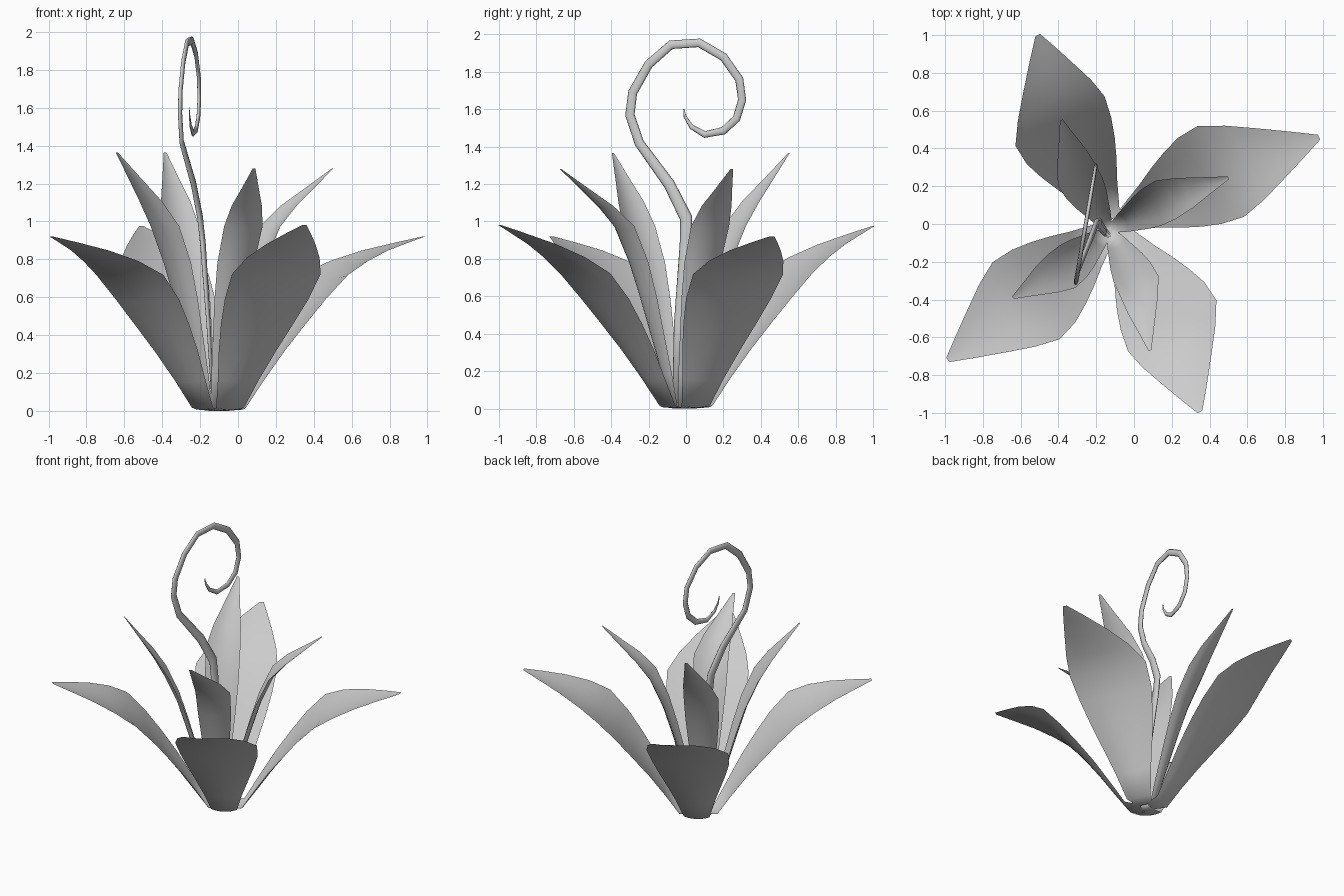
import bpy, bmesh, math
from mathutils import Vector

cube = bpy.data.objects.get("Cube")
if cube:
    bpy.data.objects.remove(cube, do_unlink=True)

grey = bpy.data.materials.new("plain_grey")
grey.use_nodes = True
COLOUR = (0.6, 0.6, 0.6, 1)
grey.diffuse_color = COLOUR
grey.node_tree.nodes["Principled BSDF"].inputs["Base Color"].default_value = COLOUR

# Leaf rows: radius, height, half width, cup depth
OUTER = [(.03, 0, .045, 0), (.125, .005, .085, .015), (.225, .15, .125, .025),
         (.325, .30, .175, .03), (.425, .44, .22, .03), (.525, .57, .255, .03),
         (.64, .70, .27, .03), (.75, .785, .222, .025), (.87, .86, .152, .015),
         (1.0, .925, .075, .005), (1.1, .97, .014, 0)]
INNER = [(.01, 0, .02, 0), (.045, .005, .035, .01), (.10, .18, .055, .02),
         (.16, .38, .075, .025), (.22, .58, .095, .03), (.28, .77, .11, .03),
         (.365, .96, .115, .03), (.45, 1.07, .09, .02), (.55, 1.17, .05, .01),
         (.66, 1.28, .008, 0)]
COLUMNS = 6


def build(name, bm):
    """Turn a bmesh into a smooth grey object."""
    mesh = bpy.data.meshes.new(name)
    bm.to_mesh(mesh)
    bm.free()
    mesh.materials.append(grey)
    for p in mesh.polygons:
        p.use_smooth = True
    bpy.context.collection.objects.link(bpy.data.objects.new(name, mesh))


def leaf(name, centre, azimuth, tip, rows):
    """Cupped leaf growing along an azimuth, its point pulled over to the tip."""
    a = math.radians(azimuth)
    out = Vector((math.cos(a), math.sin(a), 0))
    side = Vector((-out.y, out.x, 0))
    up = Vector((0, 0, 1))
    base = Vector((centre[0], centre[1], 0))
    r_end, z_end = rows[-1][:2]
    miss = Vector(tip) - (base + out * r_end + up * z_end)
    bm = bmesh.new()
    grid = []
    for i, (r, z, half, cup) in enumerate(rows):
        before, after = rows[max(i - 1, 0)], rows[min(i + 1, len(rows) - 1)]
        slope = math.atan2(after[1] - before[1], after[0] - before[0])
        normal = up * math.cos(slope) - out * math.sin(slope)
        pull = max(0, (r / r_end - .55) / .45)
        mid = base + out * r + up * z + miss * pull
        ring = []
        for j in range(COLUMNS + 1):
            s = 2 * j / COLUMNS - 1
            ring.append(bm.verts.new(mid + side * half * s + normal * cup * s * s))
        grid.append(ring)
    for low, high in zip(grid, grid[1:]):
        for j in range(COLUMNS):
            bm.faces.new((low[j], low[j + 1], high[j + 1], high[j]))
    build(name, bm)


# Outer ring of wide leaves
MIDDLE = (-.10, 0)
leaf("outer_leaf_left", MIDDLE, 27, (.98, .46, .92), OUTER)
leaf("outer_leaf_back", MIDDLE, 119, (-.51, 1.0, .975), OUTER)
leaf("outer_leaf_right", MIDDLE, 221, (-.985, -.72, .92), OUTER)
leaf("outer_leaf_front", MIDDLE, 300, (.35, -.995, .98), OUTER)

# Inner ring of upright leaves
HEART = (-.13, -.03)
leaf("inner_leaf_left", HEART, 28, (.5, .245, 1.28), INNER)
leaf("inner_leaf_back", HEART, 121, (-.385, .55, 1.365), INNER)
leaf("inner_leaf_right", HEART, 221, (-.64, -.39, 1.365), INNER)
leaf("inner_leaf_front", HEART, 298, (.085, -.67, 1.28), INNER)

# Curled tendril: stalk points, then a coil lying in a slanted plane
path = [(-.13, -.06, 0, .014), (-.155, -.04, .45, .025), (-.185, 0, .88, .034),
        (-.20, 0, 1.02, .034), (-.235, -.09, 1.2, .031)]
coil = [(-.25, 1.42), (-.30, 1.57), (-.285, 1.69), (-.2, 1.84), (-.08, 1.945),
        (.07, 1.955), (.2, 1.88), (.285, 1.76), (.3, 1.65), (.27, 1.55),
        (.2, 1.485), (.1, 1.465), (.03, 1.505), (-.005, 1.56), (-.012, 1.6)]
for k, (y, z) in enumerate(coil):
    radius = .026 - .0005 * k if k < 11 else .018 - .005 * (k - 11)
    path.append((-.255 + .17 * y, y, z, radius))

# Sweep a flattened oval along the path
SIDES = 8
across = Vector((1, -.17, 0)).normalized()
bm = bmesh.new()
rings = []
for i, (x, y, z, radius) in enumerate(path):
    ahead = Vector(path[min(i + 1, len(path) - 1)][:3])
    behind = Vector(path[max(i - 1, 0)][:3])
    flat = (ahead - behind).cross(across).normalized()
    ring = []
    for j in range(SIDES):
        t = 2 * math.pi * j / SIDES
        offset = flat * math.cos(t) + across * math.sin(t) * .45
        ring.append(bm.verts.new(Vector((x, y, z)) + offset * radius))
    rings.append(ring)
for low, high in zip(rings, rings[1:]):
    for j in range(SIDES):
        k = (j + 1) % SIDES
        bm.faces.new((low[j], low[k], high[k], high[j]))
bm.faces.new(rings[0])
bm.faces.new(rings[-1])
bmesh.ops.recalc_face_normals(bm, faces=bm.faces)
build("tendril", bm)
